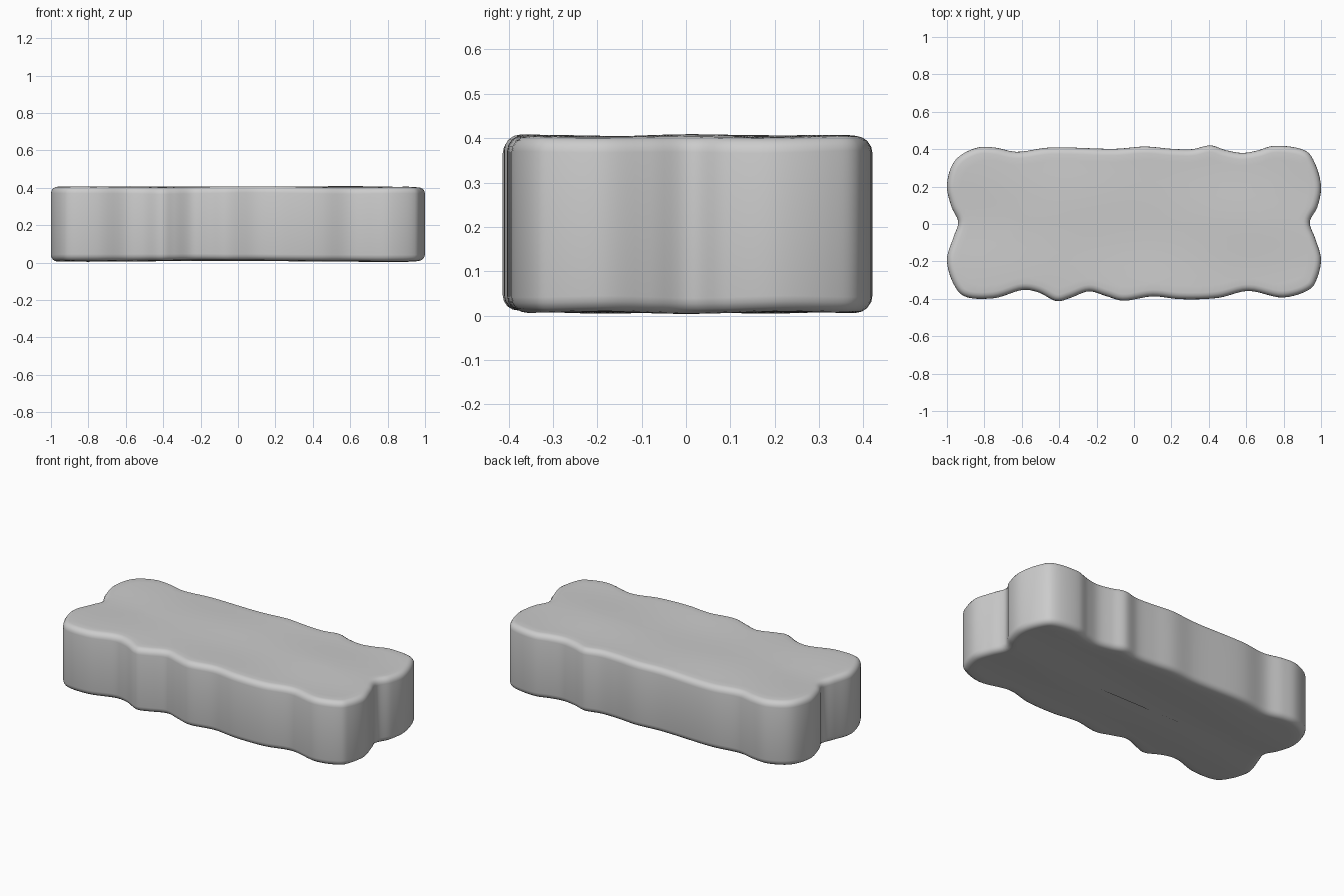
import bpy, math
from mathutils import Vector

if "Cube" in bpy.data.objects:
    bpy.data.objects.remove(bpy.data.objects["Cube"])

# Wavy plan outline, counter-clockwise from the right end notch
OUTLINE = [(.94, .01), (.98, .09), (1, .2), (.965, .33), (.92, .39), (.75, .418), (.66, .393),
           (.58, .38), (.49, .395), (.41, .42), (.31, .40), (.2, .402), (.06, .414), (-.1, .402),
           (-.45, .409), (-.63, .386), (-.74, .408), (-.83, .41), (-.93, .365), (-.975, .31),
           (-1, .2), (-.975, .09), (-.94, .01), (-.965, -.07), (-1, -.19), (-.965, -.32),
           (-.91, -.385), (-.75, -.397), (-.59, -.352), (-.51, -.366), (-.41, -.413), (-.34, -.395),
           (-.24, -.36), (-.15, -.385), (-.06, -.41), (.1, -.387), (.25, -.402), (.45, -.395),
           (.61, -.358), (.8, -.393), (.945, -.345), (.975, -.3), (1, -.19), (.97, -.08)]
STEPS = 6
R = 0.035


def smooth_loop(pts):
    out, n = [], len(pts)
    for i in range(n):
        a, b, c, d = (Vector(pts[(i + k) % n]) for k in (-1, 0, 1, 2))
        # centripetal Catmull-Rom keeps uneven spacing free of overshoot
        t1 = (b - a).length ** .5
        t2 = t1 + (c - b).length ** .5
        t3 = t2 + (d - c).length ** .5
        for s in range(STEPS):
            t = t1 + (t2 - t1) * s / STEPS
            p = a * (1 - t / t1) + b * (t / t1)
            q = b * ((t2 - t) / (t2 - t1)) + c * ((t - t1) / (t2 - t1))
            r = c * ((t3 - t) / (t3 - t2)) + d * ((t - t2) / (t3 - t2))
            u = p * ((t2 - t) / t2) + q * (t / t2)
            v = q * ((t3 - t) / (t3 - t1)) + r * ((t - t1) / (t3 - t1))
            out.append(u * ((t2 - t) / (t2 - t1)) + v * ((t - t1) / (t2 - t1)))
    return out


def z_top(x, y):
    return .404 + .003 * math.cos(6.5 * x + 2.6) * math.cos(7 * y) + .002 * math.sin(13 * y + 2 * x)


def z_bottom(x, y):
    return .010 + .004 * math.cos(4 * x) * math.cos(3 * y) + .002 * math.sin(16 * y - 2 * x)


loop = smooth_loop(OUTLINE)
n = len(loop)
normals = []
for i in range(n):
    t = (loop[(i + 1) % n] - loop[i - 1]).normalized()
    normals.append(Vector((t.y, -t.x)))


def ring(inset, drop, pull, top):
    out = []
    for p, nor in zip(loop, normals):
        q = p - nor * inset
        core = Vector((max(-.6, min(.6, q.x)), 0))
        q = q.lerp(core, pull)
        z = z_top(*q) - drop if top else z_bottom(*q) + drop
        out.append((q.x, q.y, z))
    return out


# Rings from the bottom centre, round the edge, up the wall and in to the top centre
pulls = [.97, .8, .6, .4, .25, .1]
arc = [math.radians(a) for a in (0, 22, 45, 68, 90)]
half = [(R, 0, p) for p in pulls] + [(R * (1 - math.sin(a)), R * (1 - math.cos(a)), 0) for a in arc]
rings = [ring(*h, False) for h in half] + [ring(*h, True) for h in reversed(half)]

verts = [v for r in rings for v in r]
faces = [(k * n + i, k * n + (i + 1) % n, (k + 1) * n + (i + 1) % n, (k + 1) * n + i)
         for k in range(len(rings) - 1) for i in range(n)]
faces.append(tuple(reversed(range(n))))
faces.append(tuple((len(rings) - 1) * n + i for i in range(n)))

# Stone slab
mesh = bpy.data.meshes.new("stone_slab")
mesh.from_pydata(verts, [], faces)
mesh.polygons.foreach_set("use_smooth", [True] * len(mesh.polygons))
mesh.update()
slab = bpy.data.objects.new("stone_slab", mesh)
bpy.context.collection.objects.link(slab)
